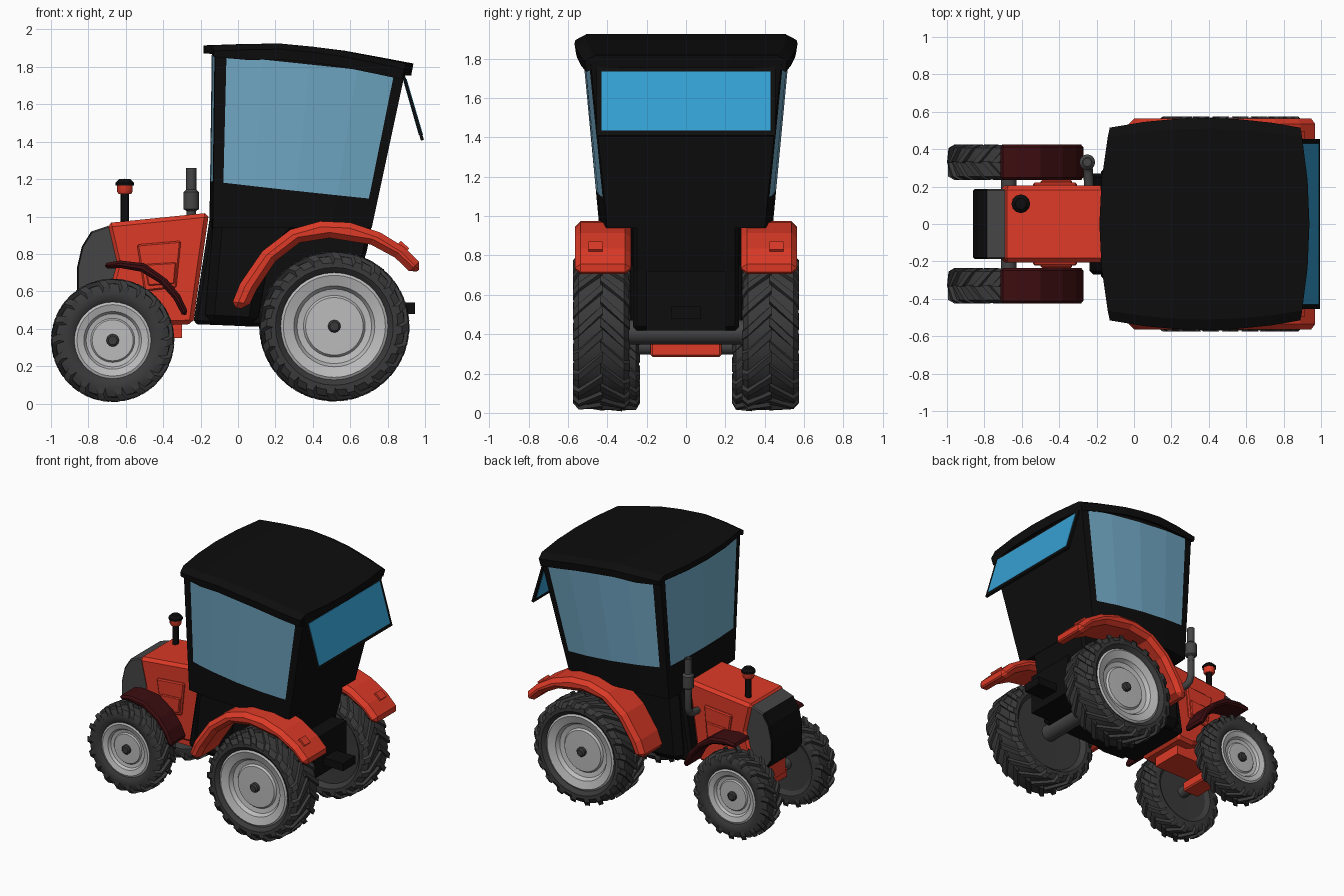
import bpy, bmesh, math

if "Cube" in bpy.data.objects:
    bpy.data.objects.remove(bpy.data.objects["Cube"])


def mat(name, r, g, b):
    m = bpy.data.materials.new(name)
    m.diffuse_color = (r, g, b, 1)
    m.use_nodes = True
    m.node_tree.nodes["Principled BSDF"].inputs["Base Color"].default_value = m.diffuse_color
    return m


RED = mat("red paint", 0.72, 0.042, 0.02)
DKRED = mat("dark red", 0.045, 0.004, 0.005)
BLACK = mat("black", 0.004, 0.004, 0.004)
TYRE = mat("rubber", 0.042, 0.042, 0.042)
GREY = mat("dark grey", 0.06, 0.06, 0.06)
SILVER = mat("silver", 0.5, 0.5, 0.5)
GLASS = mat("cab glass", 0.17, 0.41, 0.58)
BLUE = mat("blue glass", 0.035, 0.35, 0.65)


def lerp(a, b, t):
    return a + (b - a) * t


def finish(name, bm, mats, smooth=None, bevel=0):
    bmesh.ops.recalc_face_normals(bm, faces=bm.faces)
    me = bpy.data.meshes.new(name)
    bm.to_mesh(me)
    bm.free()
    for m in mats:
        me.materials.append(m)
    if smooth:
        me.polygons.foreach_set("use_smooth", [True] * len(me.polygons))
        me.set_sharp_from_angle(angle=math.radians(smooth))
    ob = bpy.data.objects.new(name, me)
    bpy.context.collection.objects.link(ob)
    if bevel:
        b = ob.modifiers.new("bevel", 'BEVEL')
        b.width, b.segments, b.limit_method = bevel, 1, 'ANGLE'
        b.angle_limit = math.radians(40)
    return ob


# side profile (x, z) extruded along y
def prism(name, pts, y0, y1, m, bevel=0, rule=None):
    bm = bmesh.new()
    a = [bm.verts.new((x, y0, z)) for x, z in pts]
    b = [bm.verts.new((x, y1, z)) for x, z in pts]
    bm.faces.new(a)
    bm.faces.new(b[::-1])
    for i in range(len(a)):
        j = (i + 1) % len(a)
        bm.faces.new((a[i], b[i], b[j], a[j]))
    bm.normal_update()
    bmesh.ops.recalc_face_normals(bm, faces=bm.faces)
    if rule:
        for f in bm.faces:
            f.material_index = rule(f)
    return finish(name, bm, m if isinstance(m, list) else [m], bevel=bevel)


def box(name, x0, x1, y0, y1, z0, z1, m, bevel=0):
    return prism(name, [(x0, z0), (x1, z0), (x1, z1), (x0, z1)], y0, y1, m, bevel)


# profile (radius, offset) turned about an axis: 'Y' for wheels, 'Z' for pipes
def lathe(name, prof, c, m, axis='Y', s=1, n=36):
    bm = bmesh.new()
    rings = []
    for r, h in prof:
        ring = []
        for i in range(n):
            a = 2 * math.pi * i / n
            p, q = r * math.cos(a), r * math.sin(a)
            d = (p, s * h, q) if axis == 'Y' else (p, q, h)
            ring.append(bm.verts.new([c[k] + d[k] for k in range(3)]))
        rings.append(ring)
    for A, B in zip(rings, rings[1:]):
        for i in range(n):
            j = (i + 1) % n
            bm.faces.new((A[i], A[j], B[j], B[i]))
    bmesh.ops.remove_doubles(bm, verts=bm.verts, dist=1e-5)
    return finish(name, bm, [m], smooth=30)


# wheel with tyre, chevron lugs, dished rim and hub
def wheel(name, cx, cy, cz, R, w, rim, lugs, s):
    c = (cx, cy, cz)
    rb = R - 0.022
    lathe(name + "_tyre", [(0, -w * .7), (rim, -w * .75), (rim + .03, -w * .97), (rb - .04, -w * .97),
                           (rb - .005, -w * .8), (rb, 0), (rb - .005, w * .8), (rb - .04, w * .97),
                           (rim + .03, w * .97), (rim, w * .8), (rim - .02, w * .6)], c, TYRE, s=s)
    lathe(name + "_rim", [(rim + .004, w * .8), (rim - .012, w * .87), (rim * .76, w * .74),
                          (rim * .7, w * .55), (rim * .58, w * .5), (rim * .54, w * .6), (0, w * .62)],
          c, SILVER, s=s)
    lathe(name + "_hub", [(.034, w * .5), (.034, w * .78), (.024, w * .86), (0, w * .86)], c, TYRE, s=s, n=12)
    bm = bmesh.new()
    pitch = 2 * math.pi / lugs
    for i in range(lugs):
        for sg in (-1, 1):
            a0 = (i + (0.5 if sg > 0 else 0)) * pitch
            rows = []
            # centre end leads in the rolling direction
            for y, da, lo, hi in ((-.04 * w, .8 * w / R, rb - .01, R), (.8 * w, 0, rb - .02, R - .006),
                                  (1.0 * w, -.06, rb - .05, R - .04)):
                rows.append([bm.verts.new((cx + r * math.cos(a0 + da + k), cy + sg * y, cz + r * math.sin(a0 + da + k)))
                             for r, k in ((lo, -.24 * pitch), (hi, -.17 * pitch), (hi, .17 * pitch), (lo, .24 * pitch))])
            bm.faces.new(rows[0])
            bm.faces.new(rows[2])
            for A, B in zip(rows, rows[1:]):
                for k in range(4):
                    bm.faces.new((A[k], A[(k + 1) % 4], B[(k + 1) % 4], B[k]))
    finish(name + "_lugs", bm, [TYRE])


REAR_FENDER = [(-.04, .515), (.01, .64), (.13, .815), (.28, .93), (.44, .975), (.6, .968), (.76, .915), (.89, .835),
               (.99, .735), (.935, .687), (.84, .78), (.71, .85), (.49, .885), (.33, .86), (.2, .76), (.1, .61), (.05, .505)]
FRONT_FENDER = [(-.715, .75), (-.63, .765), (-.5, .75), (-.38, .665), (-.31, .58), (-.265, .485),
                (-.295, .465), (-.345, .56), (-.42, .645), (-.52, .705), (-.63, .725), (-.71, .72)]
for s, side in ((-1, "right"), (1, "left")):
    wheel("rear_wheel_" + side, .515, s * .43, .413, .402, .145, .285, 20, s)
    wheel("front_wheel_" + side, -.67, s * .33, .338, .33, .095, .203, 18, s)
    prism("rear_fender_" + side, REAR_FENDER, s * .28, s * .565, RED, .03)
    prism("front_fender_" + side, FRONT_FENDER, s * .235, s * .425, DKRED, .014)
    prism("tail_light_" + side, [(.85, .85), (.87, .87), (.915, .83), (.89, .80)], s * .425, s * .495, RED)
    # raised panels on the hood side
    prism("hood_panel_" + side, [(-.54, .85), (-.305, .87), (-.33, .62), (-.5, .6)], s * .19, s * .222, RED, .008)
    prism("hood_vent_" + side, [(-.5, .745), (-.33, .755), (-.34, .64), (-.48, .63)], s * .2, s * .234, RED, .006)

# hood, grille and front axle
prism("hood", [(-.70, .965), (-.155, 1.02), (-.24, .425), (-.38, .42), (-.56, .5), (-.72, .5), (-.65, .75)],
      -.205, .205, RED, .022)
prism("grille", [(-.67, .958), (-.785, .92), (-.835, .84), (-.86, .73), (-.86, .58), (-.81, .5), (-.6, .5), (-.62, .75)],
      -.187, .187, [GREY, BLACK], .008, rule=lambda f: 1 if f.normal.x < -.75 else 0)
box("front_axle_block", -.74, -.60, -.18, .18, .285, .36, RED, .01)
box("front_frame", -.76, -.3, -.12, .12, .35, .52, RED)
lathe("front_axle", [(0, -.3), (.042, -.3), (.042, .3), (0, .3)], (-.67, 0, .338), GREY, n=16)

# lower body, rear axle and hitch
prism("lower_body", [(-.15, 1.0), (-.24, .425), (.13, .41), (.62, .42), (.66, .72), (.69, .82), (.72, .98)],
      -.27, .27, BLACK, .02)
prism("cab_foot", [(-.13, .99), (-.18, .425), (.10, .41), (.16, .75), (.4, .99)], -.33, .33, BLACK, .05)
box("gearbox", .4, .78, -.2, .2, .42, .72, BLACK)
box("hitch", .7, .945, -.075, .075, .48, .54, BLACK)
lathe("rear_axle", [(0, -.33), (.062, -.33), (.062, .33), (0, .33)], (.515, 0, .41), GREY, n=16)

# cab shell: columns around the plan, glass by row and column
cols = []   # (bottom x, top x, bottom y, top y, top z, glass sill, glass to next column)
US = [0, .06, .25, .5, .75, .945, 1]
WS = [-1, -.9, -.45, 0, .45, .9, 1]


def side_col(u, s, g):
    bulge = .04 * (2 * u - 1) ** 2
    return (lerp(-.135, .715, u), lerp(-.122, .895, u), s * (.44 - bulge), s * (.525 - bulge),
            lerp(1.89, 1.78, u), .26 - .08 * u, g)


for i, u in enumerate(US[:-1]):
    cols.append(side_col(u, -1, 0 < i < 5))
for w in WS[:-1]:
    cols.append((.715, .895, w * .40, w * .485, 1.78, .18, False))
for i in range(6, 0, -1):
    cols.append(side_col(US[i], 1, 1 < i < 6))
for i in range(6, 0, -1):
    w = WS[i]
    bow = .018 * (1 - w * w)
    cols.append((-.135 - bow, -.122 - bow, w * .40, w * .485, 1.89, .26, 1 < i < 6))
bm = bmesh.new()
grid = []
for xb, xt, yb, yt, zt, sill, g in cols:
    grid.append([bm.verts.new((lerp(xb, xt, v), lerp(yb, yt, v), lerp(.94, zt, v))) for v in (0, sill, .975, 1)])
for i, c in enumerate(cols):
    A, B = grid[i], grid[(i + 1) % len(cols)]
    for r in range(3):
        f = bm.faces.new((A[r], B[r], B[r + 1], A[r + 1]))
        f.material_index = 1 if (r == 1 and c[6]) else 0
bm.faces.new([g[0] for g in grid])
bm.faces.new([g[3] for g in grid])
finish("cab", bm, [BLACK, GLASS])

# curved roof slab
bm = bmesh.new()
stations = [(0, 1.915), (.18, 1.922), (.35, 1.925), (.52, 1.908), (.67, 1.887), (.85, 1.85), (1, 1.818)]
layers = []
for drop in (0, .065):
    rows = []
    for u, z in stations:
        row = []
        for w in WS:
            x = lerp(-.13 - .055 * (1 - w * w), .89 + .048 * (1 - w * w), u) - (.012 * u if drop else 0)
            y = w * (.567 - .052 * (2 * u - 1) ** 2)
            zz = z - (.03 if abs(w) == 1 and not drop else 0)
            d = drop if u else drop * .65
            row.append(bm.verts.new((x, y * (.985 if drop else 1), zz - d - (.02 if drop and abs(w) == 1 else 0))))
        rows.append(row)
    for A, B in zip(rows, rows[1:]):
        for k in range(6):
            bm.faces.new((A[k], A[k + 1], B[k + 1], B[k]))
    layers.append(rows)


def rim_loop(r):
    return r[0] + [q[-1] for q in r[1:]] + r[-1][-2::-1] + [q[0] for q in r[-2:0:-1]]


T, L = rim_loop(layers[0]), rim_loop(layers[1])
for i in range(len(T)):
    j = (i + 1) % len(T)
    bm.faces.new((T[i], T[j], L[j], L[i]))
finish("roof", bm, [BLACK])

# open rear window flap
prism("flap_frame", [(.874, 1.77), (.888, 1.77), (.994, 1.41), (.978, 1.405)], -.455, .455, BLACK)
prism("flap_glass", [(.881, 1.735), (.902, 1.735), (.990, 1.435), (.967, 1.435)], -.43, .43, BLUE)

# exhaust: muffler, tail pipe and bent feed pipe
lathe("exhaust", [(0, .99), (.026, .99), (.026, 1.03), (.042, 1.04), (.042, 1.13), (.027, 1.145), (.027, 1.26),
                  (.02, 1.26), (.02, 1.2), (0, 1.2)], (-.25, .33, 0), GREY, 'Z', n=16)
cu = bpy.data.curves.new("exhaust_bend", 'CURVE')
cu.dimensions, cu.bevel_depth, cu.bevel_resolution, cu.use_fill_caps = '3D', .026, 2, True
sp = cu.splines.new('POLY')
path = [(-.25, .33, 1.03), (-.25, .33, .88), (-.248, .315, .835), (-.245, .28, .815), (-.24, .18, .81)]
sp.points.add(len(path) - 1)
for p, q in zip(sp.points, path):
    p.co = (*q, 1)
cu.materials.append(GREY)
bpy.context.collection.objects.link(bpy.data.objects.new("exhaust_bend", cu))

# air intake
C = (-.605, .108, 0)
lathe("intake_stem", [(0, .94), (.022, .94), (.022, 1.13), (0, 1.13)], C, BLACK, 'Z', n=12)
lathe("intake_bowl", [(0, 1.12), (.034, 1.12), (.042, 1.135), (.042, 1.17), (0, 1.17)], C, RED, 'Z', n=12)
lathe("intake_cap", [(0, 1.165), (.05, 1.165), (.05, 1.18), (.03, 1.2), (0, 1.202)], C, BLACK, 'Z', n=12)
